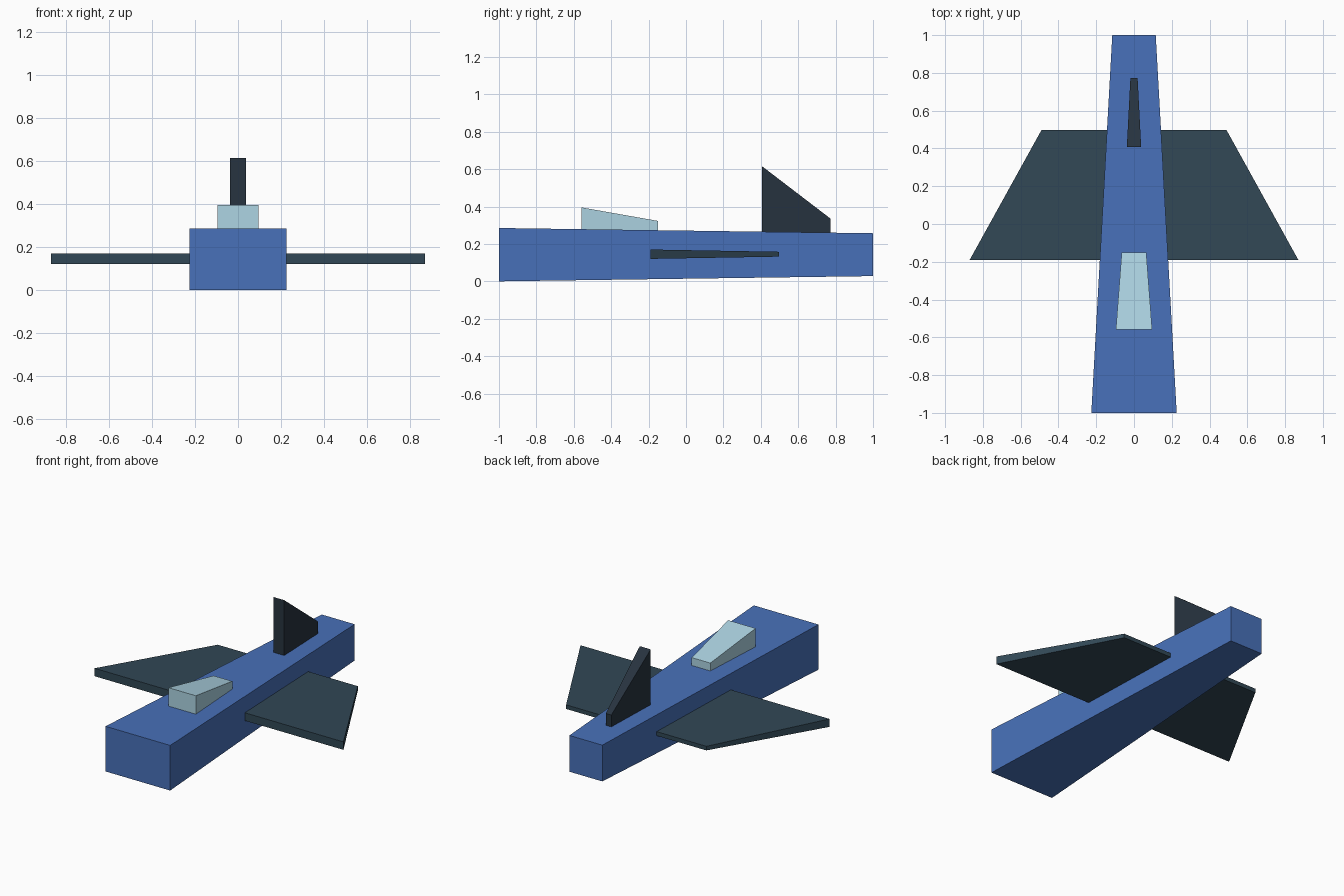
import bpy, bmesh

if "Cube" in bpy.data.objects:
    bpy.data.objects.remove(bpy.data.objects["Cube"])


def material(name, rgb):
    mat = bpy.data.materials.new(name)
    mat.diffuse_color = (*rgb, 1)
    mat.use_nodes = True
    mat.node_tree.nodes["Principled BSDF"].inputs["Base Color"].default_value = mat.diffuse_color
    return mat


def tapered_box(name, front, back, mat):
    """Box between two end rectangles given as (y, half_width, z_bottom, z_top)."""
    bm = bmesh.new()
    bmesh.ops.create_cube(bm, size=2)
    for v in bm.verts:
        y, half, low, high = front if v.co.y < 0 else back
        v.co = (v.co.x * half, y, high if v.co.z > 0 else low)
    mesh = bpy.data.meshes.new(name)
    bm.to_mesh(mesh)
    bm.free()
    mesh.materials.append(mat)
    obj = bpy.data.objects.new(name, mesh)
    bpy.context.collection.objects.link(obj)
    return obj


blue = material("blue_paint", (0.065, 0.165, 0.49))
slate = material("slate_paint", (0.031, 0.064, 0.092))
dark = material("dark_paint", (0.020, 0.033, 0.050))
glass = material("pale_glass", (0.42, 0.66, 0.77))

# Body, narrowing toward the tail
tapered_box("fuselage", (-1.0, 0.226, 0.0, 0.285), (1.0, 0.115, 0.028, 0.257), blue)
# One wing slab running through the body, thinner and narrower at the back
tapered_box("wing", (-0.19, 0.87, 0.12, 0.17), (0.497, 0.49, 0.132, 0.158), slate)
# Cockpit cover, sloping down toward the tail
tapered_box("canopy", (-0.558, 0.096, 0.265, 0.395), (-0.15, 0.065, 0.265, 0.323), glass)
# Upright fin, tallest at its front edge
tapered_box("tail_fin", (0.407, 0.038, 0.25, 0.615), (0.773, 0.019, 0.25, 0.335), dark)
